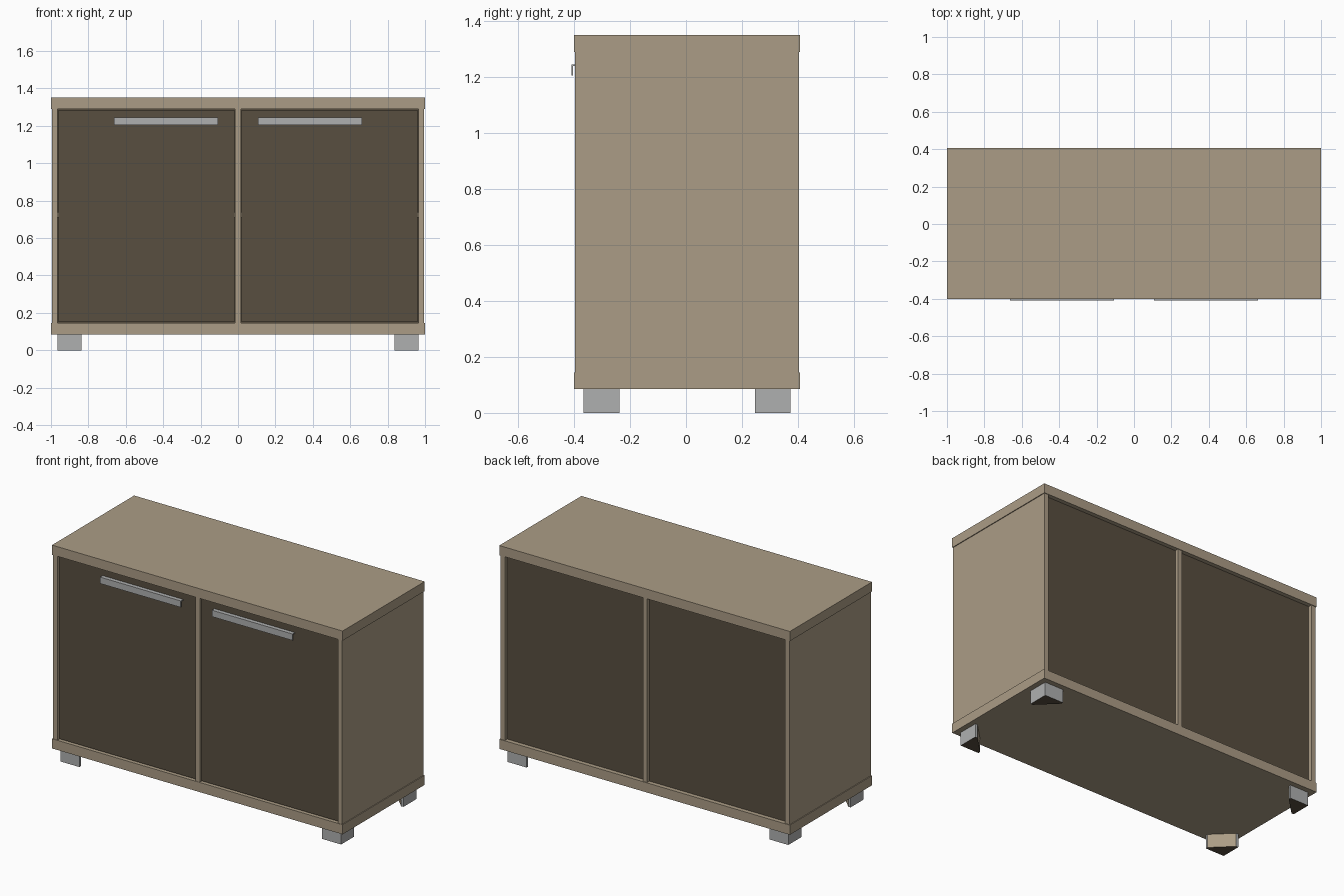
import bpy, bmesh

cube = bpy.data.objects.get("Cube")
if cube:
    bpy.data.objects.remove(cube, do_unlink=True)


def material(name, r, g, b):
    m = bpy.data.materials.new(name)
    m.use_nodes = True
    m.diffuse_color = (r, g, b, 1)
    m.node_tree.nodes["Principled BSDF"].inputs["Base Color"].default_value = (r, g, b, 1)
    return m


oak = material("light oak", 0.41, 0.335, 0.238)
dark = material("dark brown", 0.098, 0.077, 0.051)
metal = material("grey metal", 0.43, 0.434, 0.434)


def build(name, bm, *mats):
    bmesh.ops.recalc_face_normals(bm, faces=bm.faces)
    mesh = bpy.data.meshes.new(name)
    bm.to_mesh(mesh)
    bm.free()
    for m in mats:
        mesh.materials.append(m)
    ob = bpy.data.objects.new(name, mesh)
    bpy.context.collection.objects.link(ob)
    return ob


def box(name, x, y, z, mat):
    """Box from three (low, high) ranges."""
    bm = bmesh.new()
    bmesh.ops.create_cube(bm, size=1)
    for v in bm.verts:
        v.co = [r[0] if c < 0 else r[1] for c, r in zip(v.co, (x, y, z))]
    return build(name, bm, mat)


def extrude(name, points, offset, *mats):
    """Closed profile extruded along an offset vector."""
    bm = bmesh.new()
    face = bm.faces.new([bm.verts.new(p) for p in points])
    new = bmesh.ops.extrude_face_region(bm, geom=[face])["geom"]
    bmesh.ops.translate(bm, vec=offset, verts=[g for g in new if isinstance(g, bmesh.types.BMVert)])
    return build(name, bm, *mats)


# Carcass
depth = (-0.397, 0.403)
inner = (0.145, 1.29)
box("top_board", (-1, 1), (-0.4, 0.407), (1.29, 1.35), oak)
box("bottom_board", (-1, 1), (-0.4, 0.407), (0.085, 0.145), oak)
box("centre_panel", (-0.015, 0.015), depth, inner, oak)

for side, s in (("left", 1), ("right", -1)):
    def span(a, b):
        return tuple(sorted((s * a, s * b)))

    box(side + "_side_panel", span(0.965, 0.995), depth, inner, oak)
    box(side + "_shelf", span(0.015, 0.965), (-0.34, 0.36), (0.71, 0.74), oak)
    box(side + "_door", span(0.02, 0.96), (-0.385, -0.36), (0.15, 1.285), dark)
    box(side + "_back_panel", span(0.015, 0.965), (0.37, 0.38), inner, dark)

    # Angled pull handle: top flange and hanging lip
    x0, x1 = span(0.107, 0.662)
    profile = [(-0.38, 1.245), (-0.41, 1.245), (-0.41, 1.205),
               (-0.404, 1.205), (-0.404, 1.239), (-0.38, 1.239)]
    extrude(side + "_handle", [(x0, y, z) for y, z in profile], (x1 - x0, 0, 0), metal)

    # Corner feet: triangular blocks with blunt tips
    for end, t, y0 in (("front", -1, 0.366), ("back", 1, 0.374)):
        shape = [(0, 0), (0.13, 0), (0.13, 0.015), (0.015, 0.128), (0, 0.128)]
        foot = extrude(f"{end}_{side}_foot",
                       [(s * (0.966 - a), t * (y0 - b), 0) for a, b in shape],
                       (0, 0, 0.085), metal, dark, oak)
        for p in foot.data.polygons:
            n = p.normal
            if n.z < -0.5:
                p.material_index = 1
            elif abs(n.x) > 0.3 and abs(n.y) > 0.3:
                p.material_index = 2
